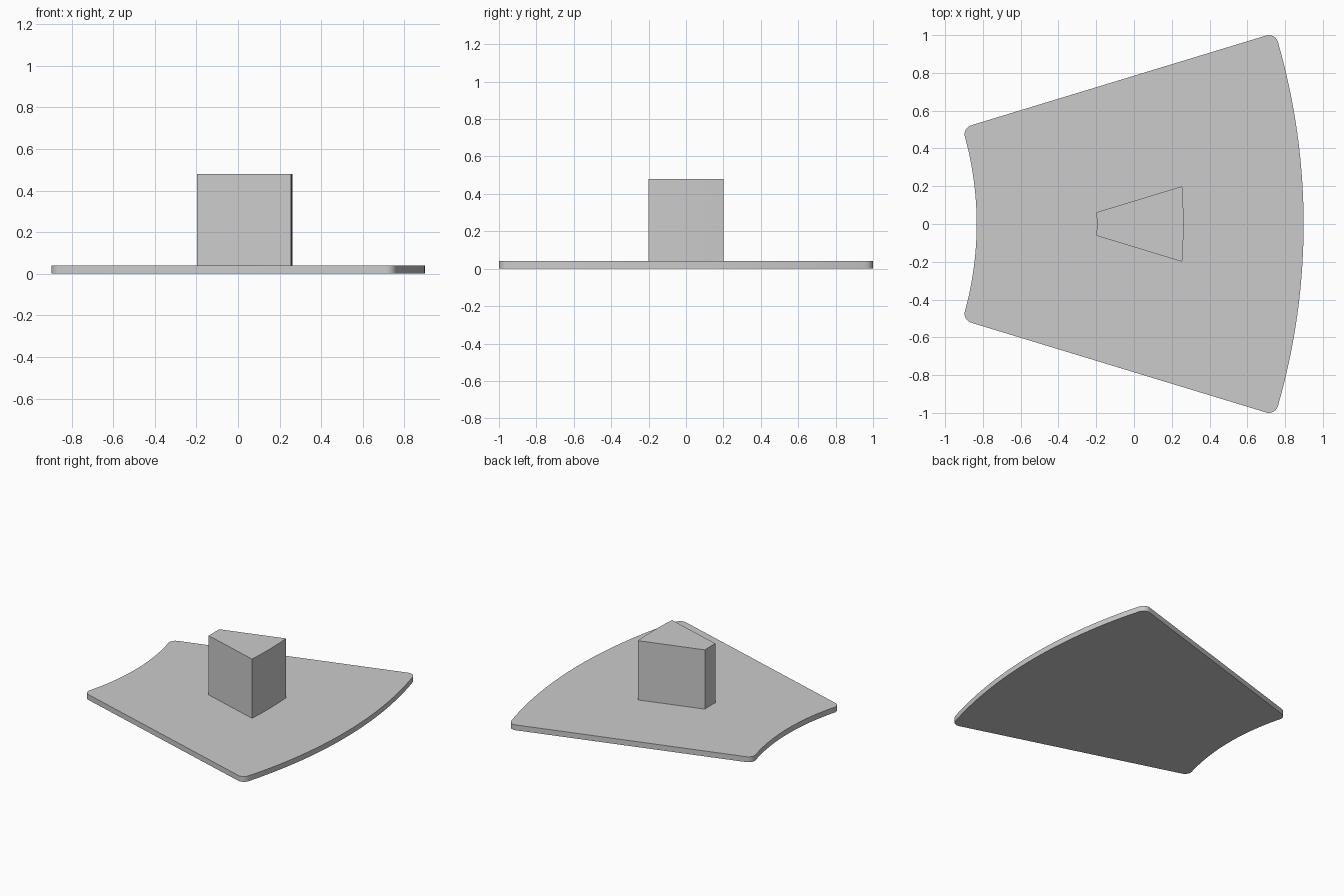
import bpy
import bmesh
from math import sin, cos, asin, radians, pi

cube = bpy.data.objects.get("Cube")
if cube:
    bpy.data.objects.remove(cube, do_unlink=True)

grey = bpy.data.materials.new("plain grey")
grey.use_nodes = True
grey.diffuse_color = (0.6, 0.6, 0.6, 1)
grey.node_tree.nodes["Principled BSDF"].inputs["Base Color"].default_value = (0.6, 0.6, 0.6, 1)

APEX = -2.58              # centre of the concentric arcs
INNER, OUTER = 1.747, 3.478
SIDE = radians(16.92)     # half angle of the sector
FILLET = 0.05


def arc(cx, cy, radius, start, end, steps):
    return [(cx + radius * cos(start + (end - start) * i / steps),
             cy + radius * sin(start + (end - start) * i / steps))
            for i in range(steps + 1)]


def prism(name, half, z0, z1):
    """Mirror a half outline across the x axis and extrude it upwards."""
    outline = half + [(x, -y) for x, y in reversed(half) if y > 1e-5]
    bm = bmesh.new()
    base = bm.faces.new([bm.verts.new((x, y, z0)) for x, y in outline])
    top = bmesh.ops.extrude_face_region(bm, geom=[base])["geom"]
    verts = [v for v in top if isinstance(v, bmesh.types.BMVert)]
    bmesh.ops.translate(bm, verts=verts, vec=(0, 0, z1 - z0))
    bmesh.ops.recalc_face_normals(bm, faces=bm.faces)
    mesh = bpy.data.meshes.new(name)
    bm.to_mesh(mesh)
    bm.free()
    mesh.materials.append(grey)
    obj = bpy.data.objects.new(name, mesh)
    bpy.context.collection.objects.link(obj)
    bpy.ops.object.select_all(action="DESELECT")
    obj.select_set(True)
    bpy.context.view_layer.objects.active = obj
    bpy.ops.object.shade_smooth_by_angle(angle=radians(30))
    return obj


# Sector-shaped slab with rounded corners
in_r, out_r = INNER + FILLET, OUTER - FILLET
in_a = SIDE - asin(FILLET / in_r)
out_a = SIDE - asin(FILLET / out_r)
slab = arc(APEX, 0, INNER, 0, in_a, 16)
slab += arc(APEX + in_r * cos(in_a), in_r * sin(in_a), FILLET,
            pi + in_a, pi / 2 + SIDE, 8)[1:]
slab += arc(APEX + out_r * cos(out_a), out_r * sin(out_a), FILLET,
            pi / 2 + SIDE, out_a, 8)
slab += arc(APEX, 0, OUTER, out_a, 0, 24)[1:]
prism("base_slab", slab, 0, 0.04)

# Wedge-shaped block, with faintly curved ends
near, far = -0.197 - APEX, 0.262 - APEX
block = arc(APEX, 0, near, 0, asin(0.062 / near), 4)
block += arc(APEX, 0, far, asin(0.2 / far), 0, 8)
prism("wedge_block", block, 0.04, 0.48)
